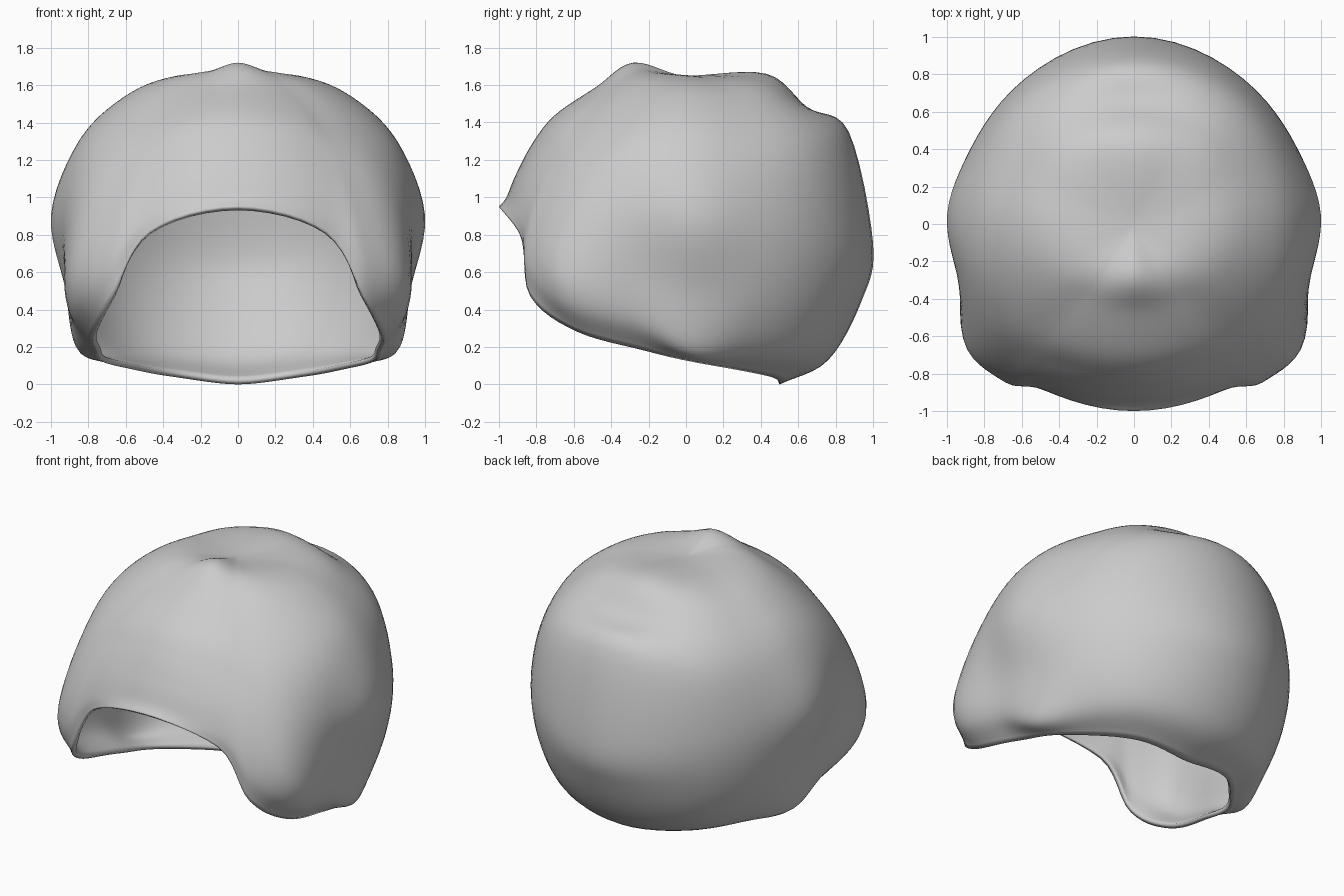
import bpy, bmesh, math

if "Cube" in bpy.data.objects:
    bpy.data.objects.remove(bpy.data.objects["Cube"])

# Meridian profiles: azimuth from the front (degrees) -> (radius, height) from crown to rim
CROWN = (0.0, 1.65)
MERIDIANS = [
    (0,   [(.28, 1.72), (.48, 1.59), (.70, 1.44), (.82, 1.29), (.91, 1.12), (.96, 1.00), (1.0, .95)]),
    (28,  [(.29, 1.68), (.50, 1.57), (.73, 1.40), (.86, 1.22), (.95, 1.05), (1.0, .90), (1.01, .81)]),
    (39,  [(.30, 1.67), (.52, 1.56), (.77, 1.35), (.93, 1.12), (1.04, .88), (1.09, .66), (1.07, .47)]),
    (53,  [(.32, 1.66), (.56, 1.55), (.84, 1.29), (1.01, 1.00), (1.11, .66), (1.09, .45), (.96, .28)]),
    (74,  [(.34, 1.65), (.60, 1.54), (.86, 1.29), (.98, .95), (.96, .58), (.92, .33), (.79, .18)]),
    (93,  [(.36, 1.64), (.62, 1.53), (.85, 1.30), (1.0, .90), (.92, .50), (.86, .19), (.72, .12)]),
    (115, [(.39, 1.63), (.65, 1.50), (.86, 1.25), (.96, .87), (.92, .49), (.80, .19), (.62, .08)]),
    (143, [(.42, 1.64), (.65, 1.52), (.88, 1.28), (.97, .82), (.93, .47), (.79, .17), (.57, .04)]),
    (180, [(.43, 1.66), (.65, 1.48), (.87, 1.35), (1.0, .75), (.94, .45), (.76, .13), (.50, .00)]),
]
SUB_U, SUB_V = 6, 6


def spline(p0, p1, p2, p3, t):
    """Catmull-Rom interpolation of tuples."""
    return tuple(.5 * (2 * b + (c - a) * t + (2 * a - 5 * b + 4 * c - d) * t * t
                       + (3 * b - a - 3 * c + d) * t ** 3)
                 for a, b, c, d in zip(p0, p1, p2, p3))


def resample(pts, before, after, steps):
    """Smooth curve through pts, with ghost points at both ends."""
    q = [before] + pts + [after]
    out = [spline(*q[i:i + 4], k / steps) for i in range(len(pts) - 1) for k in range(steps)]
    return out + [pts[-1]]


def extend(a, b):
    return tuple(2 * x - y for x, y in zip(a, b))


# Refine each meridian from crown to rim
fine = []
for angle, pts in MERIDIANS:
    ghost = (-pts[0][0], pts[0][1])
    curve = resample([CROWN] + pts, ghost, extend(pts[-1], pts[-2]), SUB_V)
    fine.append([(angle, r, z) for r, z in curve])

# Refine around the head, then mirror to a full ring per level
rings = []
for level in zip(*fine):
    level = list(level)
    first, last = level[1], level[-2]
    half = resample(level, (-first[0], *first[1:]), (360 - last[0], *last[1:]), SUB_U)
    rings.append(half + [(360 - a, r, z) for a, r, z in half[-2:0:-1]])

# Hollow cap with an open face
bm = bmesh.new()
top = bm.verts.new((0, 0, CROWN[1]))
loops = []
for ring in rings[1:]:
    loops.append([bm.verts.new((r * math.sin(math.radians(a)), -r * math.cos(math.radians(a)), z))
                  for a, r, z in ring])
n = len(loops[0])
for i in range(n):
    j = (i + 1) % n
    bm.faces.new((top, loops[0][i], loops[0][j]))
    for up, low in zip(loops, loops[1:]):
        bm.faces.new((up[i], low[i], low[j], up[j]))

mesh = bpy.data.meshes.new("hair_cap")
bm.to_mesh(mesh)
bm.free()
mesh.shade_smooth()
cap = bpy.data.objects.new("hair_cap", mesh)
bpy.context.collection.objects.link(cap)

# Thin wall towards the inside
wall = cap.modifiers.new("wall", 'SOLIDIFY')
wall.thickness = 0.03
wall.offset = -1
